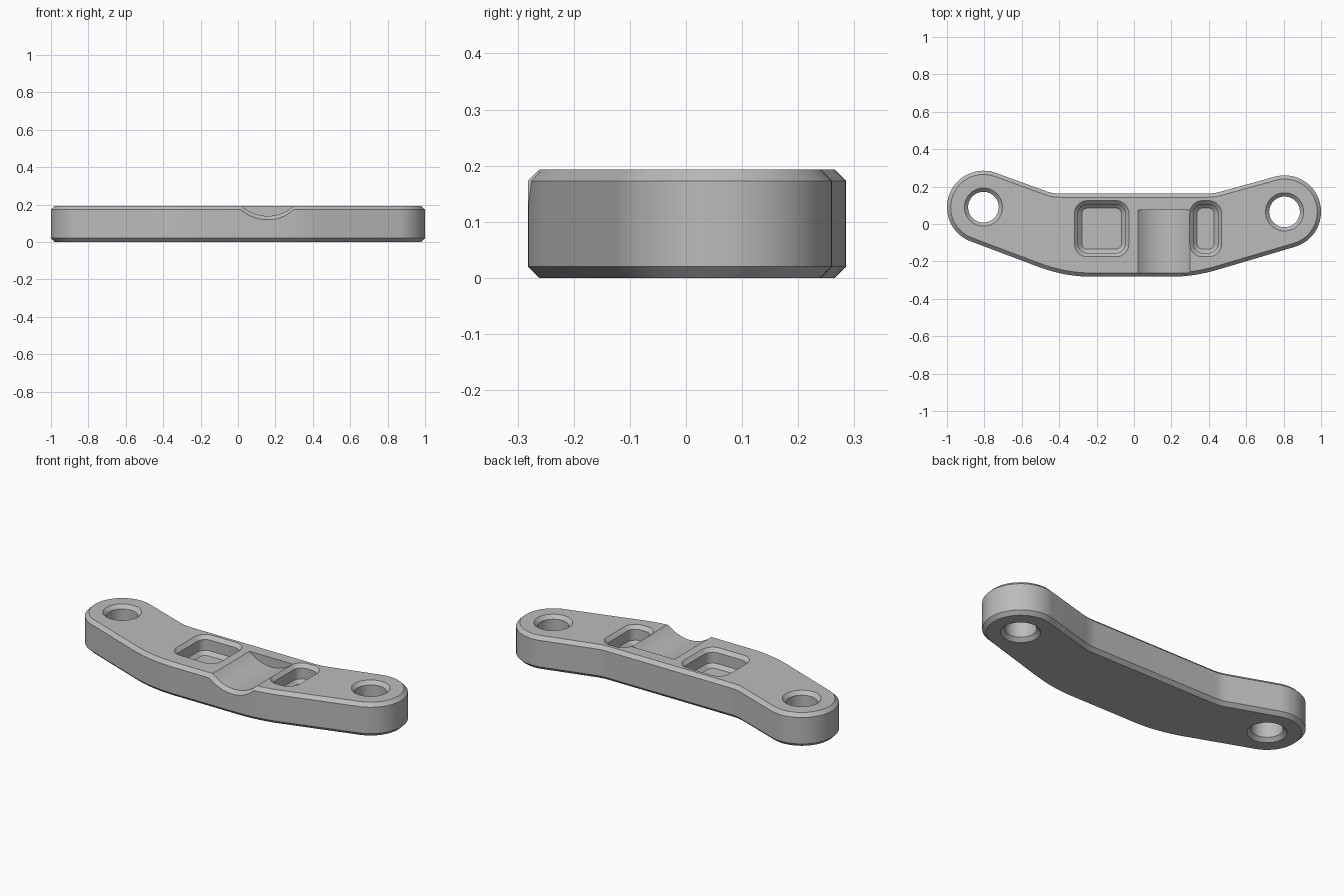
import bpy, bmesh, math
from mathutils import Vector, Matrix

if "Cube" in bpy.data.objects:
    bpy.data.objects.remove(bpy.data.objects["Cube"])

HEIGHT = 0.193
CHAMFER = 0.02

grey = bpy.data.materials.new("plain grey")
grey.use_nodes = True
colour = (0.5, 0.5, 0.5, 1)
grey.diffuse_color = colour
grey.node_tree.nodes["Principled BSDF"].inputs["Base Color"].default_value = colour


def arc(cx, cy, r, start, end, steps):
    """Points along an arc, angles in degrees, counter-clockwise."""
    angles = [math.radians(start + (end - start) * i / steps) for i in range(steps + 1)]
    return [Vector((cx + r * math.cos(a), cy + r * math.sin(a))) for a in angles]


def circle(cx, cy, r, steps=64):
    return arc(cx, cy, r, 0, 360, steps)[:-1]


def rounded_box(cx, cy, hx, hy, r):
    points = []
    for i, (sx, sy) in enumerate([(1, 1), (-1, 1), (-1, -1), (1, -1)]):
        points += arc(cx + sx * (hx - r), cy + sy * (hy - r), r, 90 * i, 90 * i + 90, 10)
    return points


def bend(before, corner, after, length, steps):
    """Round a corner with a tangent curve reaching the given length each way."""
    c = Vector(corner)
    a = c + (Vector(before) - c).normalized() * length
    b = c + (Vector(after) - c).normalized() * length
    ts = [i / steps for i in range(steps + 1)]
    return [a * (1 - t) ** 2 + c * 2 * t * (1 - t) + b * t * t for t in ts]


def inset(points, d):
    """Move a counter-clockwise outline inwards by d."""
    result = []
    for i, p in enumerate(points):
        e1 = (p - points[i - 1]).normalized()
        e2 = (points[(i + 1) % len(points)] - p).normalized()
        n1, n2 = Vector((-e1.y, e1.x)), Vector((-e2.y, e2.x))
        result.append(p + (n1 + n2) * d / (1 + n1.dot(n2)))
    return result


def loft(name, outline, levels):
    """Closed solid through insets of the outline, given as (height, inset)."""
    bm = bmesh.new()
    rings = [[bm.verts.new((p.x, p.y, z)) for p in inset(outline, d)] for z, d in levels]
    for low, high in zip(rings, rings[1:]):
        for i in range(len(low)):
            j = (i + 1) % len(low)
            bm.faces.new((low[i], low[j], high[j], high[i]))
    bm.faces.new(rings[0][::-1])
    bm.faces.new(rings[-1])
    mesh = bpy.data.meshes.new(name)
    bm.to_mesh(mesh)
    bm.free()
    mesh.materials.append(grey)
    obj = bpy.data.objects.new(name, mesh)
    bpy.context.collection.objects.link(obj)
    return obj


# Chamfered bar with a round lobe at each end
LOBE = 0.195
left_hole, right_hole = (-0.805, 0.09), (0.805, 0.065)
right_lobe = arc(*right_hole, LOBE, -73.7, 105.1, 36)
left_lobe = arc(*left_hole, LOBE, 70.2, 249.7, 36)
back_right, back_left = (0.428, 0.163), (-0.436, 0.163)
front_left, front_right = (-0.37, -0.282), (0.32, -0.282)
outline = (right_lobe
           + bend(right_lobe[-1], back_right, back_left, 0.035, 6)
           + bend(back_right, back_left, left_lobe[0], 0.035, 6)
           + left_lobe
           + bend(left_lobe[-1], front_left, front_right, 0.15, 14)
           + bend(front_left, front_right, right_lobe[0], 0.13, 14))
bar = loft("bracket_bar", outline, [(0, CHAMFER), (CHAMFER, 0),
                                    (HEIGHT - CHAMFER, 0), (HEIGHT, CHAMFER)])

cutters = []

# Bolt holes, chamfered at both ends
for side, centre in (("left", right_hole), ("right", left_hole)):
    cutters.append(loft(side + "_bolt_hole", circle(*centre, 0.082),
                        [(-0.02, -0.04), (CHAMFER, 0),
                         (HEIGHT - CHAMFER, 0), (HEIGHT + 0.02, -0.04)]))

# Blind pockets with chamfered rim and floor
FLOOR = 0.09
for name, x, half in (("wide_pocket", -0.173, 0.126), ("narrow_pocket", 0.383, 0.066)):
    cutters.append(loft(name, rounded_box(x, -0.025, half, 0.13, 0.05),
                        [(FLOOR, CHAMFER), (FLOOR + CHAMFER, 0),
                         (HEIGHT - CHAMFER, 0), (HEIGHT + 0.02, -0.04)]))

# Round groove open to the front, flared at its mouth
RADIUS = 0.206
groove = loft("cable_groove", circle(0, 0, RADIUS, 96),
              [(-0.302, -0.04), (-0.262, 0), (0.075, 0)])
groove.data.transform(Matrix.Translation((0.16, 0, 0.139 + RADIUS))
                      @ Matrix.Rotation(-math.pi / 2, 4, "X"))
cutters.append(groove)

bpy.context.view_layer.objects.active = bar
for cutter in cutters:
    cutter.hide_render = True
    cut = bar.modifiers.new(cutter.name, "BOOLEAN")
    cut.operation, cut.solver, cut.object = "DIFFERENCE", "EXACT", cutter
    bpy.ops.object.modifier_apply(modifier=cut.name)
    bpy.data.objects.remove(cutter)

bpy.ops.object.select_all(action="DESELECT")
bar.select_set(True)
bpy.ops.object.shade_smooth_by_angle(angle=math.radians(25))
